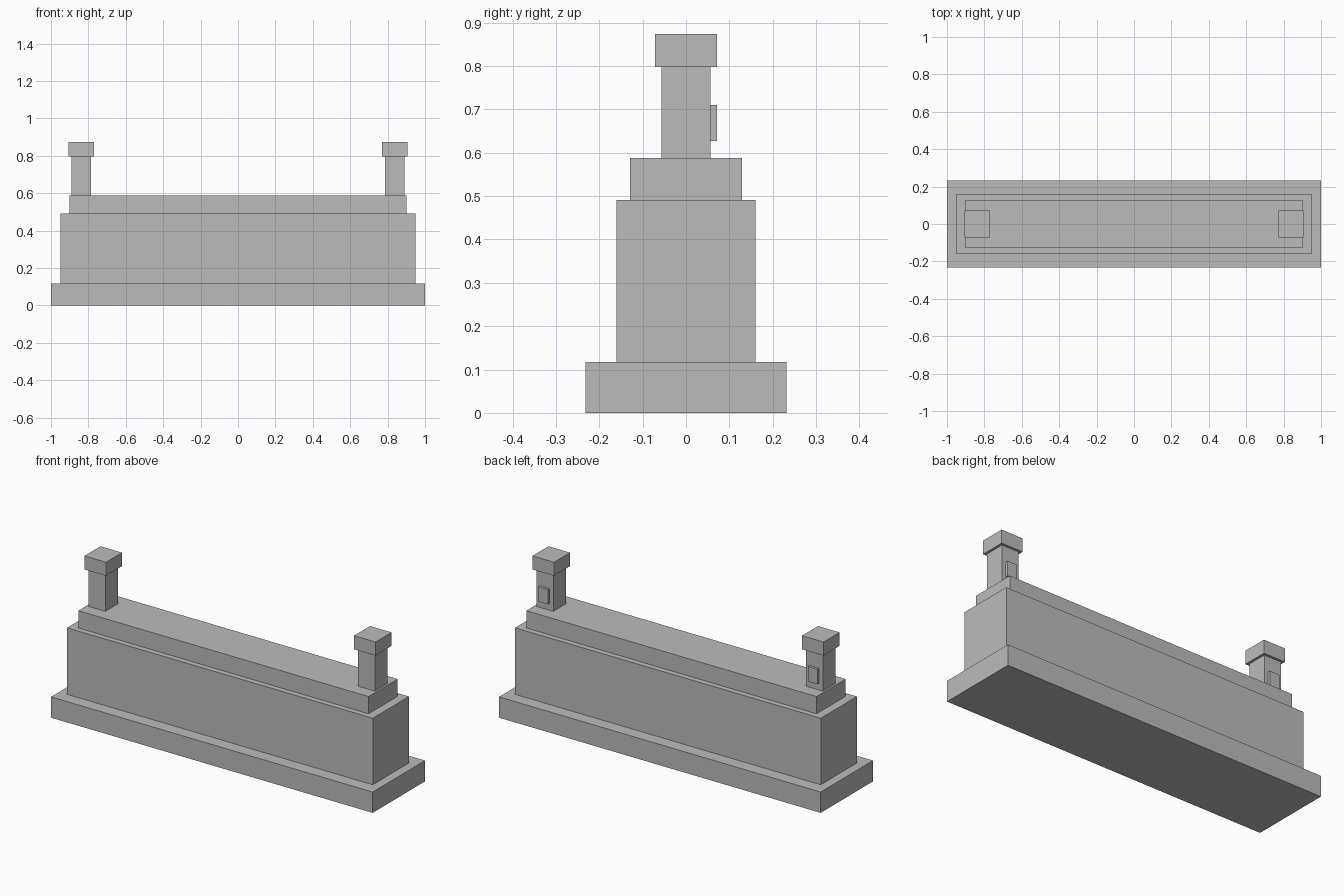
import bpy

default_cube = bpy.data.objects.get("Cube")
if default_cube:
    bpy.data.objects.remove(default_cube, do_unlink=True)

# One plain stone colour
STONE = (0.5, 0.5, 0.5, 1.0)
stone = bpy.data.materials.new("stone_grey")
stone.use_nodes = True
stone.diffuse_color = STONE
stone.node_tree.nodes["Principled BSDF"].inputs["Base Color"].default_value = STONE


def block(name, half_x, y_range, z_range, x=0.0):
    """Add a box spanning the given ranges, centred on x."""
    (y0, y1), (z0, z1) = y_range, z_range
    bpy.ops.mesh.primitive_cube_add(size=1, location=(x, (y0 + y1) / 2, (z0 + z1) / 2))
    obj = bpy.context.object
    obj.name = name
    obj.scale = (2 * half_x, y1 - y0, z1 - z0)
    bpy.ops.object.transform_apply(location=False, rotation=False, scale=True)
    obj.data.materials.append(stone)
    return obj


# Stepped wall
block("base_plinth", 1.0, (-0.232, 0.232), (0, 0.117))
block("wall_body", 0.95, (-0.16, 0.16), (0.117, 0.491))
block("wall_coping", 0.902, (-0.129, 0.129), (0.491, 0.588))

# Capped post with a back plaque at each end
for side, x in (("left", 0.838), ("right", -0.838)):
    block(side + "_post", 0.053, (-0.057, 0.057), (0.588, 0.797), x)
    block(side + "_post_cap", 0.067, (-0.071, 0.071), (0.797, 0.873), x)
    block(side + "_post_plaque", 0.03, (0.057, 0.072), (0.627, 0.71), x)
